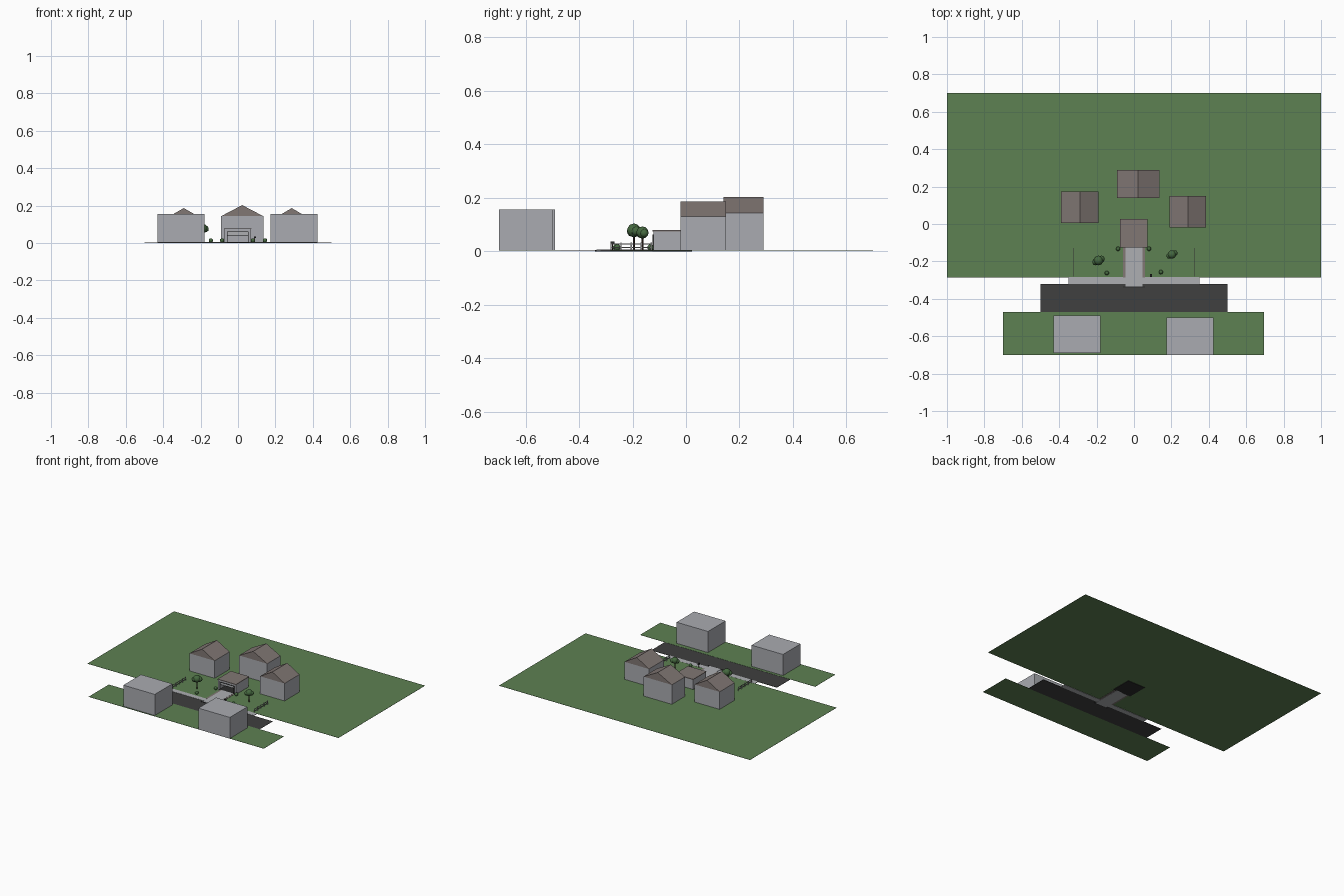
import bpy
import bmesh
from mathutils import Matrix, Vector

if "Cube" in bpy.data.objects:
    bpy.data.objects.remove(bpy.data.objects["Cube"], do_unlink=True)


def material(name, r, g, b):
    m = bpy.data.materials.new(name)
    m.use_nodes = True
    m.diffuse_color = (r, g, b, 1)
    m.node_tree.nodes["Principled BSDF"].inputs["Base Color"].default_value = (r, g, b, 1)
    return m


GRASS = material("grass green", 0.11, 0.22, 0.085)
ASPHALT = material("asphalt", 0.05, 0.05, 0.05)
WALL = material("wall grey", 0.40, 0.41, 0.44)
PAVING = material("paving grey", 0.42, 0.43, 0.45)
ROOF = material("roof brown", 0.22, 0.185, 0.175)
LEAF = material("leaf green", 0.06, 0.14, 0.05)
BARK = material("bark brown", 0.05, 0.025, 0.015)
DARK = material("dark trim", 0.025, 0.025, 0.025)
FENCE = material("fence grey", 0.40, 0.40, 0.40)

GROUND = 0.004


def finish(name, bm, mat, smooth=False):
    me = bpy.data.meshes.new(name)
    bm.to_mesh(me)
    bm.free()
    me.materials.append(mat)
    ob = bpy.data.objects.new(name, me)
    bpy.context.collection.objects.link(ob)
    if smooth:
        for p in me.polygons:
            p.use_smooth = True
    return ob


def add_box(bm, x0, x1, y0, y1, z0, z1):
    mid = Vector((x0 + x1, y0 + y1, z0 + z1)) / 2
    size = (x1 - x0, y1 - y0, z1 - z0, 1)
    bmesh.ops.create_cube(bm, size=1, matrix=Matrix.Translation(mid) @ Matrix.Diagonal(size))


def boxes(name, mat, *bounds):
    bm = bmesh.new()
    for b in bounds:
        add_box(bm, *b)
    return finish(name, bm, mat)


def gable_roof(name, x0, x1, y0, y1, eave, ridge):
    # triangular profile swept along y
    bm = bmesh.new()
    profile = [(x0, eave), (x1, eave), ((x0 + x1) / 2, ridge)]
    face = bm.faces.new([bm.verts.new((x, y0, z)) for x, z in profile])
    ext = bmesh.ops.extrude_face_region(bm, geom=[face])
    moved = [v for v in ext["geom"] if isinstance(v, bmesh.types.BMVert)]
    bmesh.ops.translate(bm, verts=moved, vec=(0, y1 - y0, 0))
    bmesh.ops.recalc_face_normals(bm, faces=bm.faces)
    finish(name, bm, ROOF)


def blobs(name, mat, *spheres):
    bm = bmesh.new()
    for x, y, z, r in spheres:
        bmesh.ops.create_icosphere(bm, subdivisions=2, radius=r,
                                   matrix=Matrix.Translation((x, y, z)))
    finish(name, bm, mat, True)


# Ground, street and paths
boxes("main_lawn", GRASS, (-1, 1, -0.285, 0.70, 0.003, GROUND))
boxes("front_lawn", GRASS, (-0.7, 0.695, -0.70, -0.47, 0.003, GROUND))
boxes("road", ASPHALT, (-0.5, 0.5, -0.47, -0.32, 0.001, 0.003))
boxes("sidewalk", PAVING, (-0.35, 0.35, -0.32, -0.283, 0.001, 0.0045))
boxes("driveway", PAVING, (-0.045, 0.045, -0.335, -0.12, 0, 0.006))
boxes("driveway_edging", ROOF, *[(s - 0.007, s + 0.007, -0.285, -0.12, 0.001, 0.0055)
                                 for s in (-0.051, 0.051)])
boxes("driveway_curb", DARK, (-0.058, 0.058, -0.34, -0.335, 0, 0.005))

# Gabled houses behind the garage
for name, x0, x1, y0, y1, eave, ridge in (
        ("left_house", 0.19, 0.385, -0.02, 0.15, 0.13, 0.187),
        ("right_house", -0.39, -0.19, 0.005, 0.175, 0.13, 0.187),
        ("back_house", -0.09, 0.135, 0.14, 0.29, 0.144, 0.203)):
    boxes(name + "_walls", WALL, (x0, x1, y0, y1, GROUND, eave))
    gable_roof(name + "_roof", x0, x1, y0, y1, eave, ridge)

# Flat-topped buildings across the road
boxes("left_street_building", WALL, (0.175, 0.425, -0.70, -0.50, GROUND, 0.156))
boxes("right_street_building", WALL, (-0.43, -0.18, -0.69, -0.49, GROUND, 0.156))

# Open garage with a raised door
boxes("garage_floor", DARK, (-0.072, 0.068, -0.125, 0.023, 0, 0.005))
boxes("garage_walls", WALL,
      (-0.072, -0.066, -0.122, 0.023, 0.005, 0.074),
      (0.062, 0.068, -0.122, 0.023, 0.005, 0.074),
      (-0.066, 0.062, 0.017, 0.023, 0.005, 0.074),
      (-0.066, -0.057, -0.122, -0.116, 0.005, 0.074),
      (0.053, 0.062, -0.122, -0.116, 0.005, 0.074),
      (-0.057, 0.053, -0.122, -0.116, 0.06, 0.074))
boxes("garage_roof", ROOF, (-0.075, 0.071, -0.125, 0.026, 0.074, 0.079))
boxes("garage_door_frame", DARK,
      (-0.060, -0.057, -0.125, -0.115, 0.005, 0.062),
      (0.053, 0.056, -0.125, -0.115, 0.005, 0.062),
      (-0.060, 0.056, -0.125, -0.115, 0.060, 0.063))
boxes("garage_door", PAVING, (-0.057, 0.053, -0.115, -0.112, 0.042, 0.060))
boxes("garage_door_edge", DARK, (-0.057, 0.053, -0.116, -0.111, 0.040, 0.042))

# Trees
for name, x, y, z, r in (("right_tree", -0.19, -0.195, 0.078, 0.026),
                         ("left_tree", 0.203, -0.163, 0.070, 0.023)):
    bm = bmesh.new()
    bmesh.ops.create_cone(bm, cap_ends=True, segments=8, radius1=0.004, radius2=0.003,
                          depth=z - GROUND, matrix=Matrix.Translation((x, y, (z + GROUND) / 2)))
    finish(name + "_trunk", bm, BARK)
    blobs(name + "_canopy", LEAF, (x, y, z, r),
          (x - r * 0.6, y - r * 0.3, z - r * 0.2, r * 0.7),
          (x + r * 0.6, y + r * 0.3, z - r * 0.1, r * 0.7))

# Round bushes
for i, (x, y) in enumerate([(-0.145, -0.262), (0.144, -0.257),
                            (-0.085, -0.133), (0.080, -0.133)]):
    blobs("bush_%d" % (i + 1), LEAF, (x, y, 0.014, 0.012))

# Side fences with posts and two rails
for side, x in (("right", -0.325), ("left", 0.325)):
    posts = [(x - 0.002, x + 0.002, y - 0.002, y + 0.002, GROUND, 0.032)
             for y in (-0.28 + 0.0375 * k for k in range(5))]
    rails = [(x - 0.0012, x + 0.0012, -0.28, -0.13, z, z + 0.004) for z in (0.012, 0.025)]
    boxes(side + "_fence", FENCE, *posts, *rails)

# Mailbox beside the driveway
boxes("mailbox_post", BARK, (0.089, 0.092, -0.277, -0.274, GROUND, 0.026))
boxes("mailbox", DARK, (0.086, 0.095, -0.283, -0.268, 0.026, 0.036))
